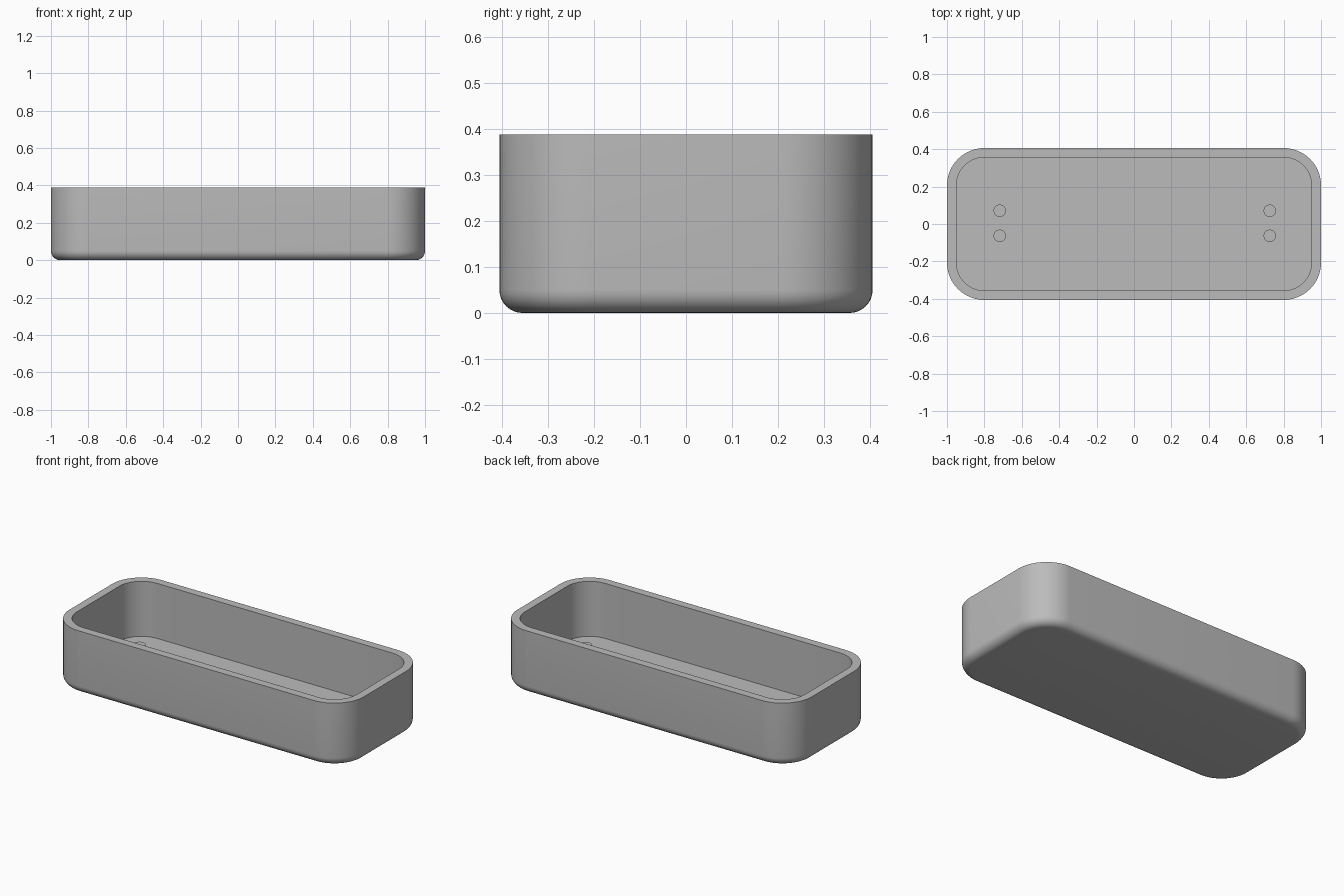
import bpy, bmesh, math

if "Cube" in bpy.data.objects:
    bpy.data.objects.remove(bpy.data.objects["Cube"])

HX, HY, HEIGHT = 1.0, 0.406, 0.388     # outer half sizes and height
CORNER, WALL, FLOOR, FILLET = 0.2, 0.05, 0.05, 0.05
PEG_R, PEG_TOP = 0.033, 0.145
STEPS = 16                             # segments per corner

grey = bpy.data.materials.new("grey plastic")
grey.diffuse_color = (0.50, 0.50, 0.50, 1)
grey.use_nodes = True
grey.node_tree.nodes["Principled BSDF"].inputs["Base Color"].default_value = grey.diffuse_color


def finish(bm, name):
    bmesh.ops.recalc_face_normals(bm, faces=bm.faces)
    mesh = bpy.data.meshes.new(name)
    bm.to_mesh(mesh)
    bm.free()
    obj = bpy.data.objects.new(name, mesh)
    bpy.context.collection.objects.link(obj)
    mesh.materials.append(grey)
    bpy.ops.object.select_all(action='DESELECT')
    obj.select_set(True)
    bpy.context.view_layer.objects.active = obj
    bpy.ops.object.shade_smooth_by_angle(angle=math.radians(35))
    return obj


def rounded_ring(bm, inset, z):
    """Rounded rectangle, pulled inwards by inset."""
    r, ring = CORNER - inset, []
    for q, (sx, sy) in enumerate([(1, 1), (-1, 1), (-1, -1), (1, -1)]):
        for i in range(STEPS + 1):
            a = math.pi / 2 * (q + i / STEPS)
            ring.append(bm.verts.new((sx * (HX - CORNER) + r * math.cos(a),
                                      sy * (HY - CORNER) + r * math.sin(a), z)))
    return ring


# Tray: outer fillet, outer wall, flat rim, inner wall, floor
section = []
for i in range(9):
    a = math.pi / 2 * i / 8
    section.append((FILLET * (1 - math.sin(a)), FILLET * (1 - math.cos(a))))
section += [(0, HEIGHT), (WALL, HEIGHT), (WALL, FLOOR)]

bm = bmesh.new()
rings = [rounded_ring(bm, inset, z) for inset, z in section]
for lower, upper in zip(rings, rings[1:]):
    n = len(lower)
    for i in range(n):
        j = (i + 1) % n
        bm.faces.new((lower[i], lower[j], upper[j], upper[i]))
bm.faces.new(rings[0])      # underside
bm.faces.new(rings[-1])     # inside floor
finish(bm, "tray")

# Four round pegs standing on the floor
for x, side in ((-0.718, "left"), (0.726, "right")):
    for y, end in ((-0.063, "front"), (0.071, "back")):
        bm = bmesh.new()
        bmesh.ops.create_cone(bm, cap_ends=True, segments=32, radius1=PEG_R,
                              radius2=PEG_R, depth=PEG_TOP - FLOOR + 0.01)
        bmesh.ops.translate(bm, verts=bm.verts,
                            vec=(x, y, (PEG_TOP + FLOOR - 0.01) / 2))
        finish(bm, f"peg_{end}_{side}")
